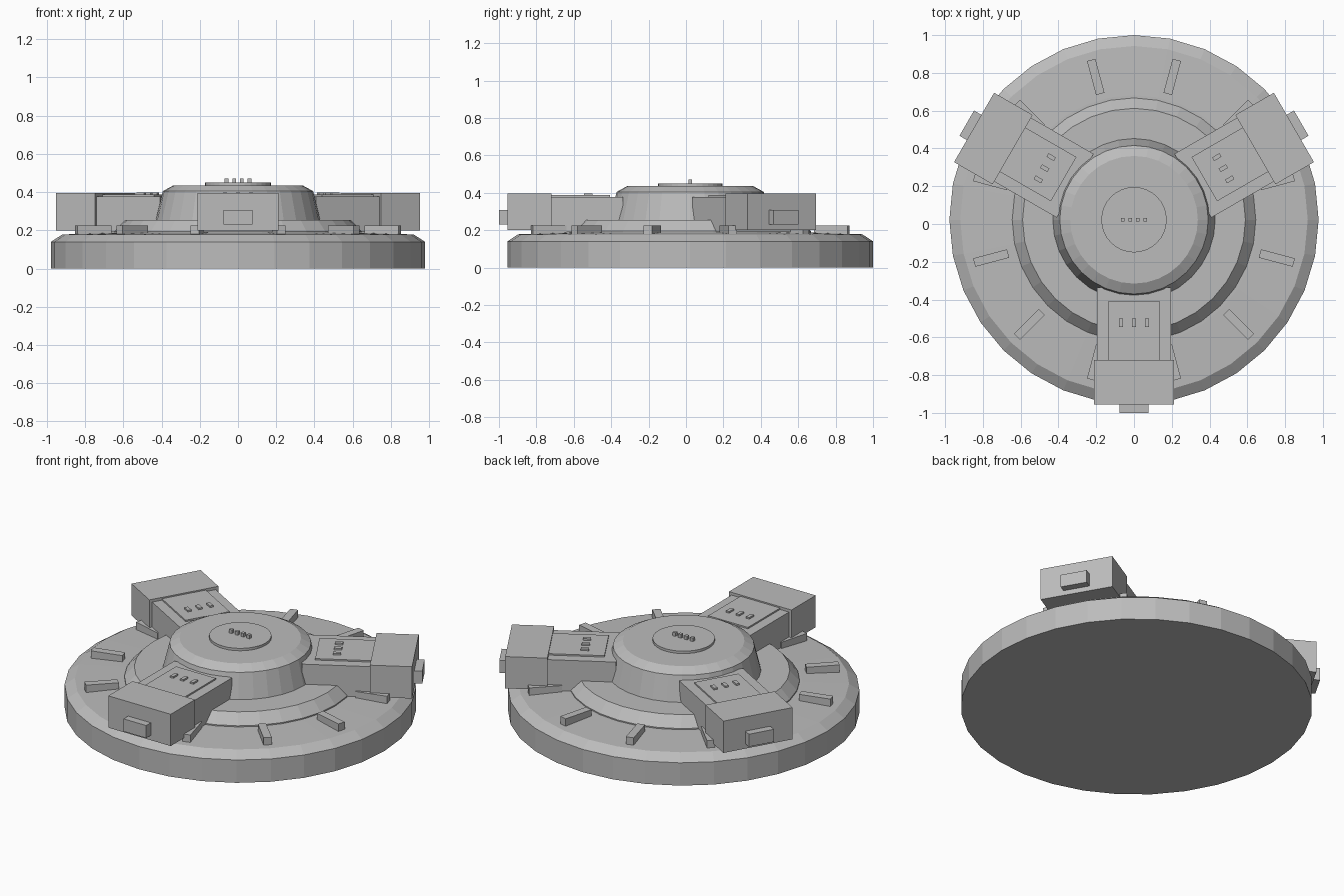
import bpy
import bmesh
from math import radians, cos, sin, tau
from mathutils import Matrix, Vector

if "Cube" in bpy.data.objects:
    bpy.data.objects.remove(bpy.data.objects["Cube"], do_unlink=True)

CENTRE = Matrix.Translation((0, 0.0225, 0))

grey = bpy.data.materials.new("plain grey")
grey.use_nodes = True
GREY = (0.5, 0.5, 0.5, 1)
grey.diffuse_color = GREY
grey.node_tree.nodes["Principled BSDF"].inputs["Base Color"].default_value = GREY


def finish(name, bm, matrix=Matrix()):
    bmesh.ops.recalc_face_normals(bm, faces=bm.faces)
    mesh = bpy.data.meshes.new(name)
    bm.to_mesh(mesh)
    bm.free()
    mesh.materials.append(grey)
    obj = bpy.data.objects.new(name, mesh)
    obj.matrix_world = CENTRE @ matrix
    bpy.context.scene.collection.objects.link(obj)
    return obj


def lathe(name, profile, sides=32):
    """Closed turned solid from (radius, height) points, bottom to top."""
    bm = bmesh.new()
    rings = [[bm.verts.new((r * cos(tau * i / sides), r * sin(tau * i / sides), z))
              for i in range(sides)] for r, z in profile]
    for low, high in zip(rings, rings[1:]):
        for i in range(sides):
            j = (i + 1) % sides
            bm.faces.new((low[i], low[j], high[j], high[i]))
    bm.faces.new(rings[0])
    bm.faces.new(rings[-1])
    return finish(name, bm)


def box(name, x, y, z, angle=0):
    """Box from (min, max) ranges, x pointing outwards along the angle."""
    bm = bmesh.new()
    bmesh.ops.create_cube(bm, size=1)
    lo, hi = (Vector(p) for p in zip(x, y, z))
    for v in bm.verts:
        v.co = [lo[k] + (v.co[k] + 0.5) * (hi[k] - lo[k]) for k in range(3)]
    return finish(name, bm, Matrix.Rotation(radians(angle), 4, "Z"))


# Turned body
lathe("base_disc", [(0.9775, 0), (0.9775, 0.14), (0.92, 0.178), (0.66, 0.188)])
lathe("stepped_ring", [(0.645, 0.15), (0.645, 0.195), (0.59, 0.255)])
lathe("hub", [(0.43, 0.2), (0.43, 0.255), (0.393, 0.405), (0.338, 0.435)])
lathe("hub_cap", [(0.173, 0.42), (0.173, 0.45)])

# Row of studs on the cap
for i in range(4):
    x = -0.06 + 0.04 * i
    box(f"cap_stud_{i + 1}", (x - 0.01, x + 0.01), (-0.01, 0.01), (0.44, 0.472))

# Radial fins
for i in range(12):
    box(f"fin_{i + 1}", (0.69, 0.876), (-0.023, 0.023), (0.16, 0.225), 15 + 30 * i)

# Three identical arms
for side, angle in (("front", -90), ("left", 30), ("right", 150)):
    box(f"{side}_arm", (0.36, 0.76), (-0.195, 0.195), (0.19, 0.378), angle)
    box(f"{side}_arm_head", (0.742, 0.9775), (-0.212, 0.212), (0.2, 0.395), angle)
    box(f"{side}_arm_plate", (0.43, 0.75), (-0.135, 0.135), (0.37, 0.387), angle)
    box(f"{side}_end_knob", (0.96, 1.0225), (-0.077, 0.077), (0.23, 0.307), angle)
    for k in (-1, 0, 1):
        y = 0.068 * k
        box(f"{side}_button_{k + 2}", (0.523, 0.568), (y - 0.011, y + 0.011),
            (0.38, 0.397), angle)
